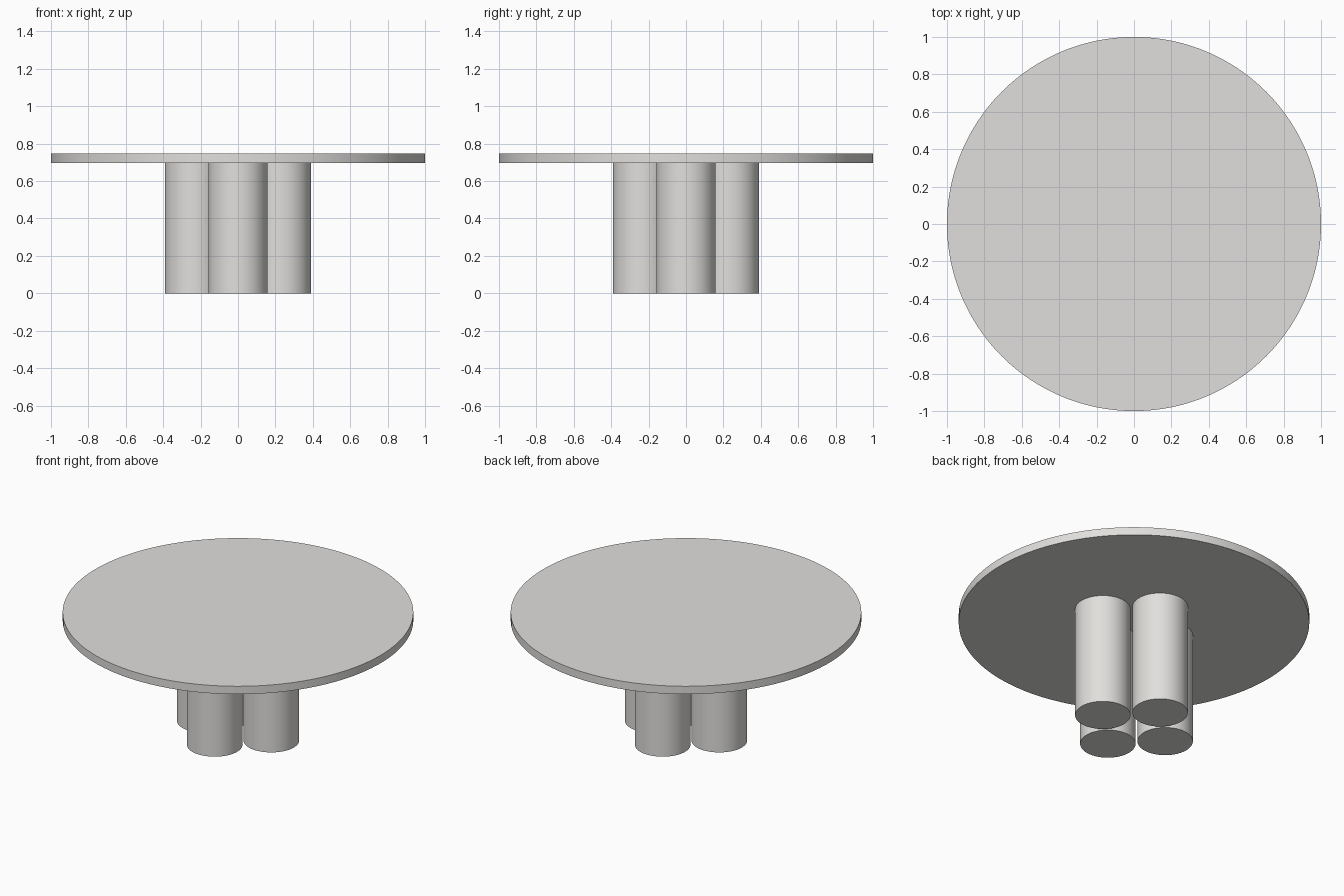
import bpy, math

if "Cube" in bpy.data.objects:
    bpy.data.objects.remove(bpy.data.objects["Cube"])

mat = bpy.data.materials.new("warm light grey")
mat.diffuse_color = (0.75, 0.74, 0.72, 1)
mat.use_nodes = True
mat.node_tree.nodes["Principled BSDF"].inputs["Base Color"].default_value = mat.diffuse_color

def cylinder(name, radius, z0, z1, x=0, y=0, sides=128):
    bpy.ops.mesh.primitive_cylinder_add(vertices=sides, radius=radius, depth=z1 - z0,
                                        location=(x, y, (z0 + z1) / 2))
    ob = bpy.context.object
    ob.name = name
    ob.data.materials.append(mat)
    bpy.ops.object.shade_smooth_by_angle(angle=math.radians(30))
    return ob

# Round top
cylinder("table_top", 1.0, 0.697, 0.747, sides=192)

# Four thick column legs clustered in a cross
LEG_R, LEG_D = 0.158, 0.232
for name, x, y in (("front", 0, -1), ("right", 1, 0), ("back", 0, 1), ("left", -1, 0)):
    cylinder(name + "_leg", LEG_R, 0, 0.697, x * LEG_D, y * LEG_D, sides=96)
